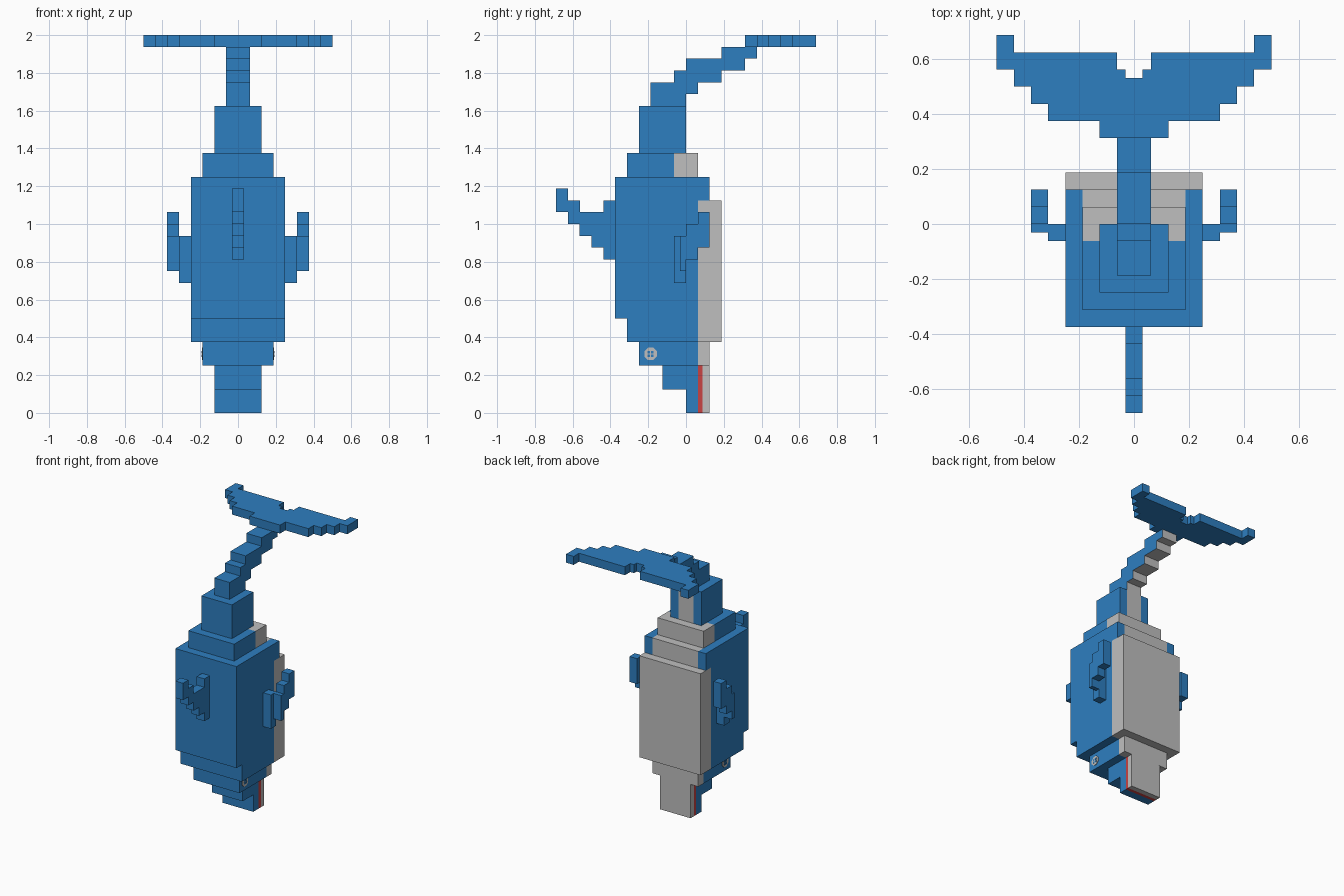
import bpy, bmesh, math
from mathutils import Matrix, Vector

cube = bpy.data.objects.get("Cube")
if cube:
    bpy.data.objects.remove(cube)

U = 1 / 16  # one block


def material(name, rgb):
    m = bpy.data.materials.new(name)
    m.use_nodes = True
    m.diffuse_color = (*rgb, 1)
    m.node_tree.nodes["Principled BSDF"].inputs["Base Color"].default_value = (*rgb, 1)
    return m


BLUE = material("ocean blue", (0.027, 0.209, 0.527))
GREY = material("belly grey", (0.52, 0.52, 0.52))
RED = material("mouth red", (0.58, 0.055, 0.055))


def finish(name, bm, *mats):
    bmesh.ops.recalc_face_normals(bm, faces=bm.faces)
    mesh = bpy.data.meshes.new(name)
    bm.to_mesh(mesh)
    bm.free()
    for m in mats:
        mesh.materials.append(m)
    ob = bpy.data.objects.new(name, mesh)
    bpy.context.collection.objects.link(ob)
    return ob


def box(name, x, y, z, mat):
    """Box between (low, high) pairs, in blocks."""
    bm = bmesh.new()
    size = [(b - a) * U for a, b in (x, y, z)]
    mid = [(a + b) / 2 * U for a, b in (x, y, z)]
    bmesh.ops.create_cube(bm, size=1, matrix=Matrix.Translation(mid) @ Matrix.Diagonal((*size, 1)))
    return finish(name, bm, mat)


def slab(name, x, y, z, mat):
    """Box centred on x with half width x."""
    return box(name, (-x, x), y, z, mat)


def stairs(start, moves):
    """Stepped outline: moves alternate between the first and second axis."""
    pts = [list(start)]
    for i, d in enumerate(moves):
        p = pts[-1][:]
        p[i % 2] += d
        pts.append(p)
    return pts


def extrude(name, points, place, offset, mats, rule=None):
    bm = bmesh.new()
    face = bm.faces.new([bm.verts.new(Vector(place(a, b)) * U) for a, b in points])
    made = bmesh.ops.extrude_face_region(bm, geom=[face])["geom"]
    bmesh.ops.translate(bm, vec=Vector(offset) * U,
                        verts=[v for v in made if isinstance(v, bmesh.types.BMVert)])
    bmesh.ops.recalc_face_normals(bm, faces=bm.faces)
    if rule:
        for f in bm.faces:
            f.material_index = rule(f.normal)
    return finish(name, bm, *mats)


# Snout and mouth
slab("snout_tip", 2, (0, 1), (0, 2), BLUE)
slab("snout_base", 2, (-2, 1), (2, 4), BLUE)
slab("mouth", 2, (1, 1.4), (0, 4), RED)
slab("lower_jaw", 2, (1.4, 2), (0, 4), GREY)

# Head and body
slab("head", 3, (-4, 1), (4, 6), BLUE)
slab("throat", 3, (1, 2), (4, 6), GREY)
slab("shoulders", 4, (-5, 1), (6, 8), BLUE)
slab("body", 4, (-6, 1), (8, 20), BLUE)
slab("belly", 4, (1, 3), (6, 18), GREY)
slab("belly_step", 3, (1, 2), (18, 20), GREY)
slab("hips", 3, (-5, -1), (20, 22), BLUE)
slab("hips_belly", 3, (-1, 1), (20, 22), GREY)
slab("tail_base", 2, (-4, -1), (22, 26), BLUE)
slab("tail_base_belly", 1, (-1, 0), (22, 26), GREY)

# Thin tail, grey along its underside
tail = stairs((-3, 26), [3, 1, 1, 1, 2, 1, 2, 1, 1, 1, -3, -1, -3, -1, -1, -1, -2])
extrude("tail", tail, lambda y, z: (-1, y, z), (2, 0, 0), (BLUE, GREY),
        lambda n: int(n.z < -0.5 or n.y > 0.5))

# Flukes: right half of the outline, then mirrored
half = stairs((2, 5), [0, 1, 3, 1, 1, 1, 1, 1, 1, 2, -1, -1, -6, -1, -0.5, -0.5])
outline = half + [[-x, y] for x, y in reversed(half)]
outline = [p for i, p in enumerate(outline) if p != outline[i - 1]]
extrude("tail_flukes", outline, lambda x, y: (x, y, 31), (0, 0, 1), (BLUE,))

# Back fin
fin = stairs((-6, 13), [-1, 1, -1, 1, -1, 1, -1, 1, -1, 2, 1, -1, 1, -1, 2, 1, 1])
extrude("back_fin", fin, lambda y, z: (-0.5, y, z), (1, 0, 0), (BLUE,))

# Parts on both sides
flipper = stairs((-0.5, 12), [0.5, 1, 1, 1, 1, 3, -1, -1, -1, -1, -0.5])
for side, s in (("left", 1), ("right", -1)):
    def span(a, b):
        return tuple(sorted((s * a, s * b)))

    box(side + "_belly_edge", span(3, 4), (1, 2), (18, 20), BLUE)
    box(side + "_tail_base_edge", span(1, 2), (-1, 0), (22, 26), BLUE)
    box(side + "_flipper_root", span(4, 5), (-1, 0), (11, 15), BLUE)
    extrude(side + "_flipper", flipper, lambda y, z: (5 * s, y, z), (s, 0, 0), (BLUE,))

    # Eye: eight-sided plate with four small squares
    bm = bmesh.new()
    turn = Matrix.Rotation(math.pi / 2, 4, "Y") @ Matrix.Rotation(math.pi / 8, 4, "Z")
    bmesh.ops.create_cone(bm, cap_ends=True, segments=8, radius1=0.036, radius2=0.036, depth=0.004,
                          matrix=Matrix.Translation((s * (3 * U + 0.002), -3 * U, 5 * U)) @ turn)
    finish(side + "_eye", bm, GREY)
    for i in (-1, 1):
        for j in (-1, 1):
            y, z = -3 + i * 0.15, 5 + j * 0.15
            box(side + "_pupil", span(3.06, 3.1), (y - 0.11, y + 0.11), (z - 0.11, z + 0.11), BLUE)
